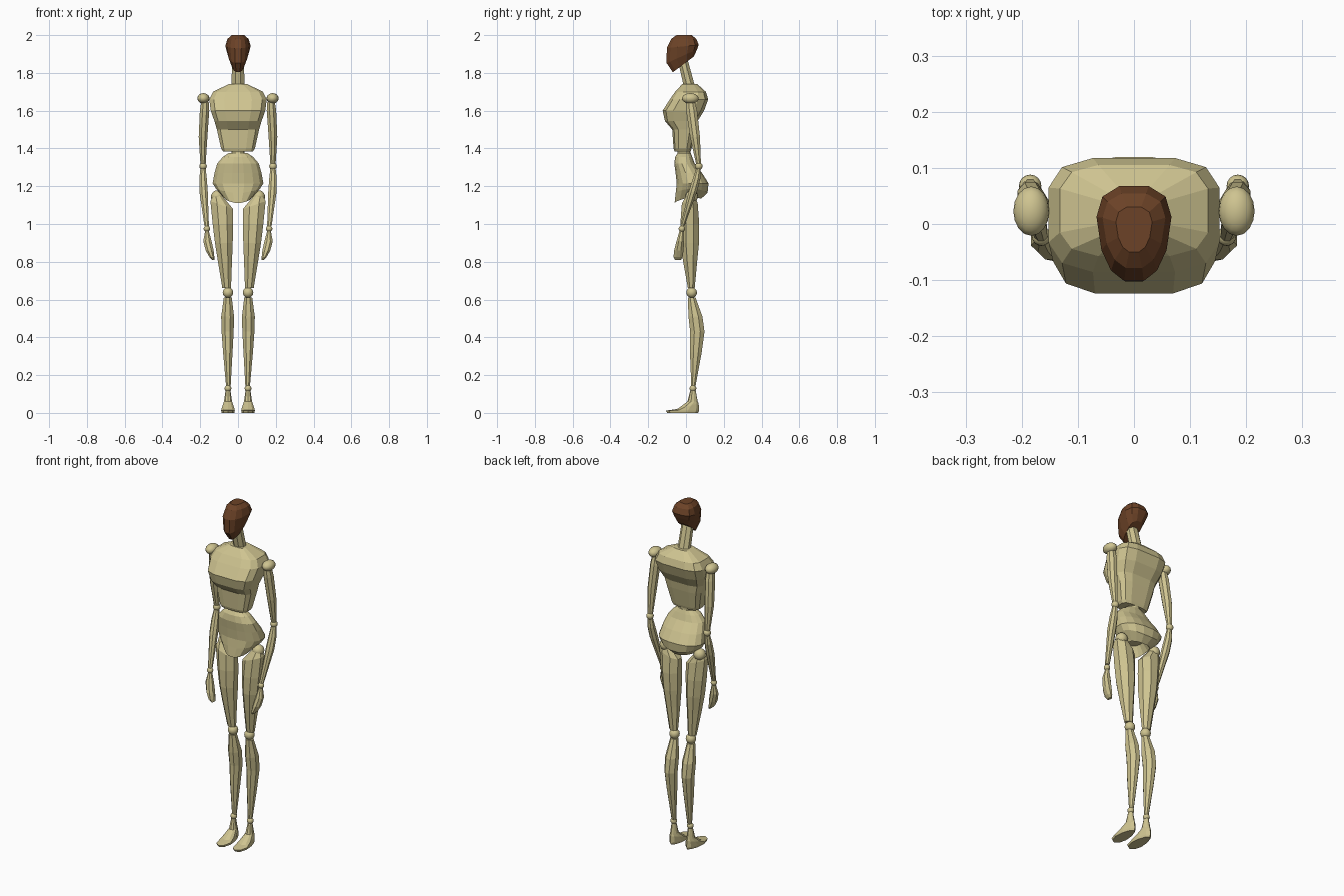
import bpy
import bmesh
from math import sin, cos, pi, copysign

default_cube = bpy.data.objects.get("Cube")
if default_cube:
    bpy.data.objects.remove(default_cube, do_unlink=True)


def make_material(name, colour):
    material = bpy.data.materials.new(name)
    material.use_nodes = True
    material.diffuse_color = colour
    shader = material.node_tree.nodes["Principled BSDF"]
    shader.inputs["Base Color"].default_value = colour
    shader.inputs["Roughness"].default_value = 0.7
    return material


pale_wood = make_material("pale wood", (0.62, 0.55, 0.28, 1))
dark_wood = make_material("dark wood", (0.15, 0.055, 0.02, 1))


def finish(name, bm, material, smooth):
    """Turn a bmesh into a named object with one material."""
    bmesh.ops.recalc_face_normals(bm, faces=bm.faces)
    for face in bm.faces:
        face.smooth = smooth
    mesh = bpy.data.meshes.new(name)
    bm.to_mesh(mesh)
    bm.free()
    mesh.materials.append(material)
    part = bpy.data.objects.new(name, mesh)
    bpy.context.collection.objects.link(part)
    return part


def loft(name, rings, sides=8, squareness=2, taper=0, flip=1, material=pale_wood):
    """Skin a stack of rings, each (z, x, y, x radius, y radius, rise to the back,
    rise to the outer side, lift of both sides). Taper narrows the front."""
    bm = bmesh.new()
    loops = []
    for ring in rings:
        z, x, y, rx, ry, rise, lean, lift = (tuple(ring) + (0, 0, 0))[:8]
        loop = []
        for i in range(sides):
            angle = 2 * pi * (i + 0.5) / sides
            u, v = (copysign(abs(w) ** (2 / squareness), w) for w in (cos(angle), sin(angle)))
            # Stretch so that the flats reach the full radius
            u, v = u / cos(pi / sides), v / cos(pi / sides)
            point = (flip * (x + rx * u * (1 + taper * v)),
                     y + ry * v,
                     z + rise * ry * v + lean * rx * u + lift * u * u)
            loop.append(bm.verts.new(point))
        loops.append(loop)
    for lower, upper in zip(loops, loops[1:]):
        for i in range(sides):
            j = (i + 1) % sides
            bm.faces.new((lower[i], lower[j], upper[j], upper[i]))
    bm.faces.new(loops[0])
    bm.faces.new(loops[-1])
    return finish(name, bm, material, False)


def ball(name, centre, radii, flip=1):
    """Smooth joint ball, round or stretched."""
    bm = bmesh.new()
    bmesh.ops.create_uvsphere(bm, u_segments=16, v_segments=10, radius=1)
    bmesh.ops.scale(bm, vec=radii, verts=bm.verts)
    bmesh.ops.translate(bm, vec=(flip * centre[0], centre[1], centre[2]), verts=bm.verts)
    return finish(name, bm, pale_wood, True)


# Head: tilted egg with a narrow chin
loft("head", [
    (1.845, 0, -.014, .034, .055, .75),
    (1.888, 0, -.022, .052, .08, .45),
    (1.94, 0, -.017, .062, .084, .1),
    (1.98, 0, -.012, .052, .066),
    (2, 0, -.01, .03, .04),
], sides=12, squareness=2.5, taper=0.2, material=dark_wood)

# Neck and waist pegs
loft("neck", [(1.72, 0, .02, .034, .03), (1.88, 0, -.02, .032, .026)])
loft("waist", [(1.36, 0, -.01, .035, .034), (1.4, 0, -.01, .035, .034)], sides=12)

# Chest: boxy block with a forward bust and sloping shoulders
loft("chest", [
    (1.385, 0, -.018, .078, .042),
    (1.4, 0, -.018, .088, .047),
    (1.5, 0, -.01, .11, .062),
    (1.545, 0, -.025, .123, .085),
    (1.6, 0, -.014, .142, .108),
    (1.66, 0, .016, .15, .1),
    (1.7, 0, .024, .13, .08),
    (1.74, 0, .02, .05, .04),
], sides=12, squareness=3.6)

# Pelvis: rounded shell, full at the back and hollow underneath
loft("pelvis", [
    (1.375, 0, -.01, .05, .035),
    (1.355, 0, -.012, .08, .045),
    (1.32, 0, -.008, .11, .054),
    (1.27, 0, .015, .124, .07),
    (1.215, 0, .035, .134, .084),
    (1.165, 0, .03, .115, .084, 0, 0, .02),
    (1.122, 0, .01, .07, .07, .15, 0, .015),
    (1.18, 0, .01, .04, .05),
], sides=16, squareness=2.3)

for side, flip in (("left", 1), ("right", -1)):
    # Joint balls, from the shoulder down
    ball(side + "_shoulder", (.183, .023, 1.665), (.032, .044, .028), flip)
    for joint, centre, radius in (
        ("elbow", (.185, .068, 1.306), .02),
        ("wrist", (.165, -.022, .975), .017),
        ("hip", (.11, .03, 1.145), .033),
        ("knee", (.053, .03, .637), .028),
        ("ankle", (.053, .037, .13), .018),
    ):
        ball(side + "_" + joint, centre, (radius,) * 3, flip)

    # Arm
    loft(side + "_upper_arm", [
        (1.645, .175, .024, .02, .024),
        (1.6, .177, .03, .025, .029),
        (1.46, .185, .048, .023, .026),
        (1.32, .185, .066, .014, .013),
    ], flip=flip)
    loft(side + "_forearm", [
        (1.293, .185, .066, .014, .012),
        (1.24, .185, .056, .02, .02),
        (1.17, .182, .036, .022, .022),
        (.99, .166, -.019, .012, .011),
    ], flip=flip)
    loft(side + "_hand", [
        (.962, .164, -.023, .01, .012),
        (.91, .162, -.03, .022, .02),
        (.86, .15, -.038, .021, .025),
        (.825, .138, -.042, .013, .024),
        (.81, .13, -.042, .007, .016),
    ], flip=flip)

    # Leg
    loft(side + "_thigh", [
        (1.15, .108, .025, .024, .024),
        (1.1, .086, .02, .06, .042, 0, .35),
        (1, .08, .02, .054, .05),
        (.9, .075, .02, .047, .049),
        (.8, .069, .022, .037, .037),
        (.66, .06, .028, .023, .018),
    ], flip=flip)
    loft(side + "_shin", [
        (.612, .054, .03, .021, .02),
        (.51, .055, .05, .034, .037),
        (.43, .055, .06, .032, .038),
        (.32, .054, .052, .025, .031),
        (.14, .051, .039, .012, .011),
    ], flip=flip)
    loft(side + "_foot", [
        (.12, .053, .037, .012, .013),
        (.06, .053, .035, .02, .026),
        (.035, .053, .01, .03, .054, .28),
        (.012, .053, -.018, .034, .084),
        (0, .053, -.018, .032, .078),
    ], sides=10, taper=-0.2, flip=flip)
